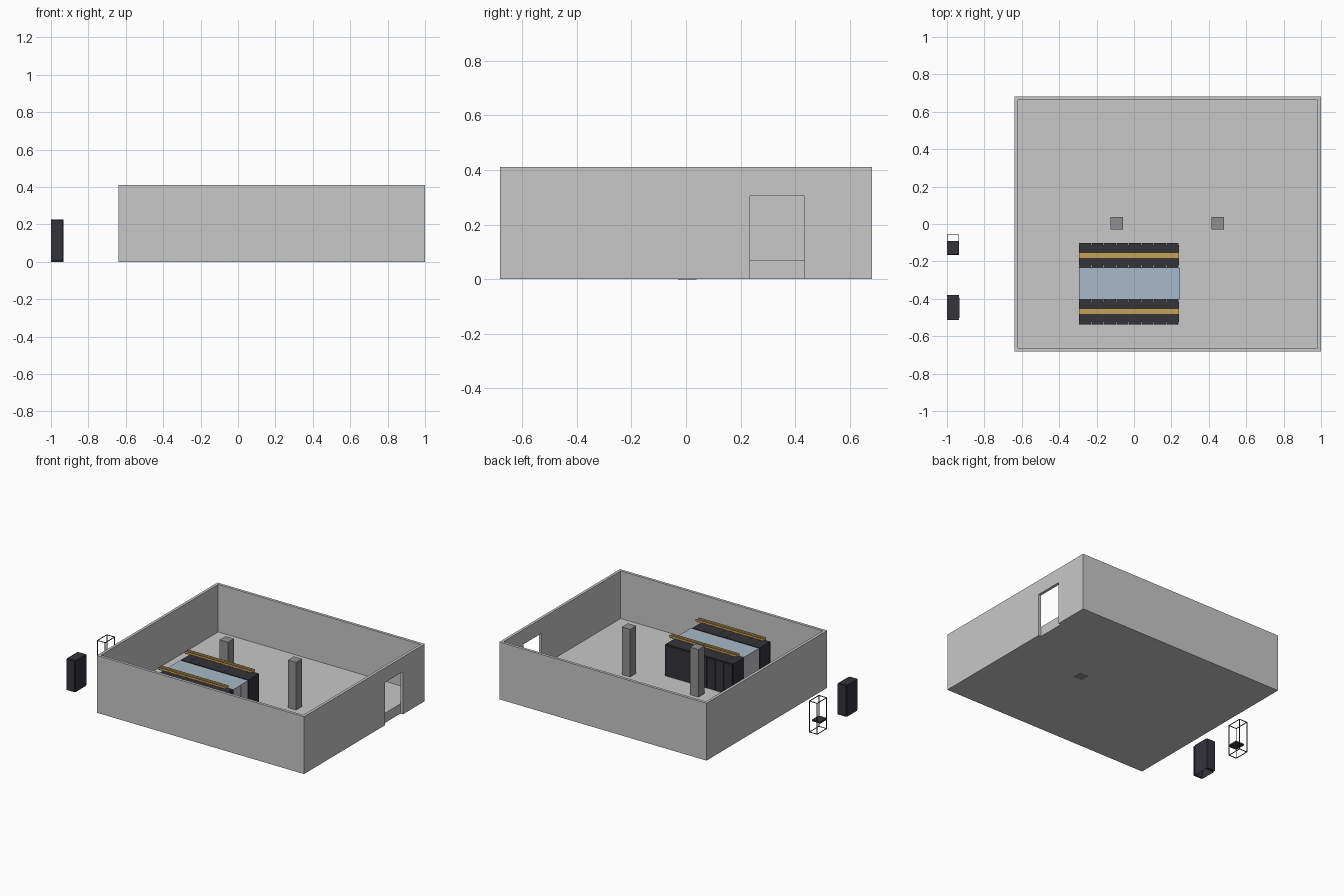
import bpy
import bmesh
from mathutils import Vector

if "Cube" in bpy.data.objects:
    bpy.data.objects.remove(bpy.data.objects["Cube"], do_unlink=True)


def material(name, r, g, b):
    mat = bpy.data.materials.new(name)
    mat.use_nodes = True
    mat.diffuse_color = (r, g, b, 1)
    mat.node_tree.nodes["Principled BSDF"].inputs["Base Color"].default_value = (r, g, b, 1)
    return mat


CONCRETE = material("light concrete", 0.58, 0.58, 0.58)
STONE = material("column grey", 0.28, 0.28, 0.29)
BLACK = material("rack charcoal", 0.034, 0.033, 0.042)
OCHRE = material("tray ochre", 0.56, 0.37, 0.10)
BLUE = material("roof pale blue", 0.39, 0.49, 0.58)
GREY = material("aisle door grey", 0.52, 0.55, 0.56)


def add_box(bm, lo, hi):
    lo, hi = Vector(lo), Vector(hi)
    verts = bmesh.ops.create_cube(bm, size=1)["verts"]
    for v in verts:
        v.co = Vector(((lo[i] + hi[i]) / 2 + v.co[i] * (hi[i] - lo[i])) for i in range(3))
    return verts


def boxes(name, mat, *spans):
    """One object made of boxes, each given by its low and high corner."""
    bm = bmesh.new()
    for lo, hi in spans:
        add_box(bm, lo, hi)
    mesh = bpy.data.meshes.new(name)
    bm.to_mesh(mesh)
    bm.free()
    mesh.materials.append(mat)
    obj = bpy.data.objects.new(name, mesh)
    bpy.context.collection.objects.link(obj)
    return obj


def cut(obj, *cutters):
    """Subtract the cutters from an object and delete them."""
    for c in cutters:
        mod = obj.modifiers.new("cut", "BOOLEAN")
        mod.operation = "DIFFERENCE"
        mod.solver = "EXACT"
        mod.object = c
    bpy.context.view_layer.update()
    graph = bpy.context.evaluated_depsgraph_get()
    mesh = bpy.data.meshes.new_from_object(obj.evaluated_get(graph))
    obj.modifiers.clear()
    obj.data = mesh
    for c in cutters:
        bpy.data.objects.remove(c, do_unlink=True)


FLOOR, TOP, RACK_H = 0.07, 0.41, 0.225
X0, X1, Y0, Y1, T = -0.64, 1.0, -0.682, 0.682, 0.02

# Room walls with a doorway
walls = boxes("room_walls", CONCRETE, ((X0, Y0, 0), (X1, Y1, TOP)))
cut(walls,
    boxes("room_cutter", CONCRETE, ((X0 + T, Y0 + T, -1), (X1 - T, Y1 - T, 1))),
    boxes("door_cutter", CONCRETE, ((X1 - 0.1, 0.235, -1), (X1 + 0.1, 0.435, 0.305))))

# Raised floor
boxes("raised_floor", CONCRETE, ((X0 + T, Y0 + T, 0), (X1 - T, Y1 - T, FLOOR)))

# Columns
for side, x, base in (("right", -0.125, 0.01), ("left", 0.415, -0.001)):
    boxes(side + "_column", STONE, ((x, -0.03, base), (x + 0.066, 0.038, TOP)))

# Cabinet: hollow body open below, with a thin door set off at each end
W, D = 0.0665, 0.134
bm = bmesh.new()
body = add_box(bm, (0, 0.012, 0), (W, D - 0.012, RACK_H))
bottom = min(bm.faces, key=lambda f: f.calc_center_median().z)
bmesh.ops.inset_region(bm, faces=[bottom], thickness=0.004)
bmesh.ops.translate(bm, verts=bottom.verts, vec=(0, 0, RACK_H - 0.01))
for y in (0, D - 0.009):
    add_box(bm, (0.001, y, 0.004), (W - 0.001, y + 0.009, RACK_H - 0.002))
for y in (0.008, D - 0.013):
    add_box(bm, (0.004, y, 0.008), (W - 0.004, y + 0.005, RACK_H - 0.004))
cabinet = bpy.data.meshes.new("cabinet")
bm.to_mesh(cabinet)
bm.free()
cabinet.materials.append(BLACK)


def place_cabinet(name, x, y, z):
    obj = bpy.data.objects.new(name, cabinet)
    obj.location = (x, y, z)
    bpy.context.collection.objects.link(obj)


place_cabinet("spare_cabinet", -1.0, -0.514, 0)

# Two rows of cabinets, each with a cable tray above
RX0, RX1 = -0.295, 0.24
COUNT = 8
PITCH = (RX1 - RX0) / COUNT
for row, y in (("front", -0.536), ("back", -0.235)):
    for i in range(COUNT):
        place_cabinet(f"{row}_row_cabinet_{i + 1}", RX0 + i * PITCH, y, FLOOR)
    ya, yb, z = y + 0.051, y + 0.084, 0.33
    spans = [((RX0, ya, z), (RX1, yb, z + 0.004))]
    for edge in (ya, yb - 0.003):
        spans.append(((RX0, edge, z), (RX1, edge + 0.003, z + 0.014)))
    teeth = 4 * COUNT
    for i in range(teeth):
        x = RX0 + (i + 0.25) * (RX1 - RX0) / teeth
        spans.append(((x, ya, z - 0.006), (x + 0.006, yb, z)))
    boxes(row + "_cable_tray", OCHRE, *spans)

# Enclosed aisle between the rows
AY0, AY1, AZ = -0.402, -0.235, FLOOR + RACK_H
boxes("aisle_roof", BLUE, ((RX0, AY0, AZ - 0.004), (RX1 + 0.005, AY1, AZ + 0.001)))
for side, x in (("right", RX0), ("left", RX1)):
    mid = (AY0 + AY1) / 2
    boxes(side + "_aisle_doors", GREY,
          ((x, AY0, FLOOR), (x + 0.005, mid - 0.001, AZ - 0.004)),
          ((x, mid + 0.001, FLOOR), (x + 0.005, AY1, AZ - 0.004)))

# Open frame rack with a shelf
FX0, FX1, FY0, FY1, B = -1.0, -0.935, -0.165, -0.055, 0.004
spans = [((x, y, 0), (x + B, y + B, RACK_H))
         for x in (FX0, FX1 - B) for y in (FY0, FY1 - B)]
for z in (0, RACK_H - B):
    spans += [((x, FY0, z), (x + B, FY1, z + B)) for x in (FX0, FX1 - B)]
    spans += [((FX0, y, z), (FX1, y + B, z + B)) for y in (FY0, FY1 - B)]
boxes("open_frame", BLACK, *spans)
boxes("frame_shelf", BLACK, ((FX0, FY0, 0.066), (FX1, -0.09, 0.078)))
